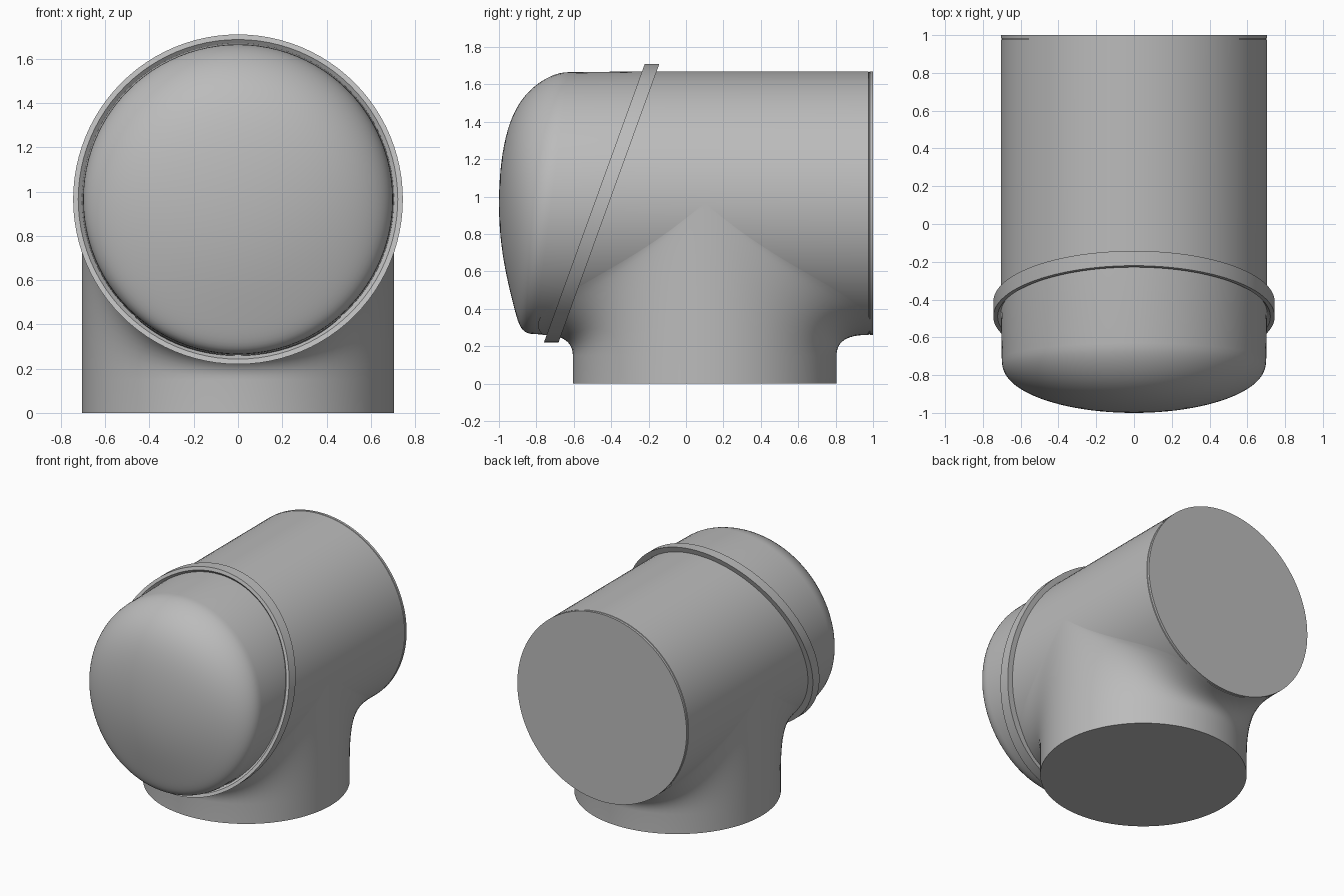
import bpy
import bmesh
from math import sin, cos, pi

cube = bpy.data.objects.get("Cube")
if cube:
    bpy.data.objects.remove(cube)

SIDES = 96
R = 0.705       # pipe radius
AXIS = 0.965    # height of the horizontal pipe
OUTLET_Y = 0.1  # centre of the downward outlet

grey = bpy.data.materials.new("plain grey")
grey.use_nodes = True
grey.diffuse_color = (0.5, 0.5, 0.5, 1)
grey.node_tree.nodes["Principled BSDF"].inputs["Base Color"].default_value = (0.5, 0.5, 0.5, 1)


def loft(name, rings, cap_start=False, cap_end=False, closed=False):
    """Skin a list of point rings into one smooth object."""
    bm = bmesh.new()
    loops = [[bm.verts.new(p) for p in ring] for ring in rings]
    pairs = list(zip(loops, loops[1:]))
    if closed:
        pairs.append((loops[-1], loops[0]))
    for a, b in pairs:
        for i in range(SIDES):
            j = (i + 1) % SIDES
            bm.faces.new((a[i], a[j], b[j], b[i]))
    if cap_start:
        bm.faces.new(loops[0])
    if cap_end:
        bm.faces.new(loops[-1])
    bmesh.ops.recalc_face_normals(bm, faces=bm.faces)
    mesh = bpy.data.meshes.new(name)
    bm.to_mesh(mesh)
    bm.free()
    mesh.materials.append(grey)
    obj = bpy.data.objects.new(name, mesh)
    bpy.context.collection.objects.link(obj)
    bpy.ops.object.select_all(action='DESELECT')
    obj.select_set(True)
    bpy.context.view_layer.objects.active = obj
    bpy.ops.object.shade_smooth_by_angle(angle=pi / 6)
    return obj


def angles():
    return [2 * pi * i / SIDES for i in range(SIDES)]


def pipe_ring(r, y, lean=0):
    """Circle around the horizontal axis; lean pushes the top backwards."""
    return [(r * cos(t), y + lean * sin(t), AXIS + r * sin(t)) for t in angles()]


# Horizontal pipe with a fine seam near the back end
body = [pipe_ring(R, 1), pipe_ring(R, 0.983), pipe_ring(R - 0.005, 0.981),
        pipe_ring(R - 0.005, 0.978), pipe_ring(R, 0.976), pipe_ring(R, -0.45, 0.26)]
loft("main_pipe", body, cap_start=True)

# Rounded front cap, slightly slanted at its rim
STEPS = 24
cap = [pipe_ring(R, -0.45, 0.26)]
for i in range(STEPS):
    a = pi / 2 * (1 - i / STEPS)
    s = sin(a)
    cap.append(pipe_ring(0.7 * s, -0.72 - 0.28 * max(cos(a), 0) ** 0.92, 0.09 * s ** 6))
cap.append(pipe_ring(0.004, -1))
loft("front_cap", cap, cap_end=True)

# Slanted collar with a chamfered inner front edge
section = [(0.695, 0.03), (0.722, 0), (0.745, 0), (0.745, 0.078), (0.695, 0.078)]
collar = [pipe_ring(r, -0.49 + dy, 0.362 * r) for r, dy in section]
loft("slanted_collar", collar, closed=True)


# Downward outlet, flaring into the underside of the pipe
def flare_ring(u, start=0.15):
    points = []
    for t in angles():
        top = AXIS - R * abs(sin(t))
        spread = sin(t) * (0.16 + 0.2 * sin(2 * t) ** 2)
        z = (1 - u) ** 2 * start + (1 - (1 - u) ** 2) * top
        points.append((R * cos(t), OUTLET_Y + R * sin(t) + u * u * spread, z))
    return points


base = [(R * cos(t), OUTLET_Y + R * sin(t), 0) for t in angles()]
loft("outlet", [base] + [flare_ring(i / 12) for i in range(13)], cap_start=True)
